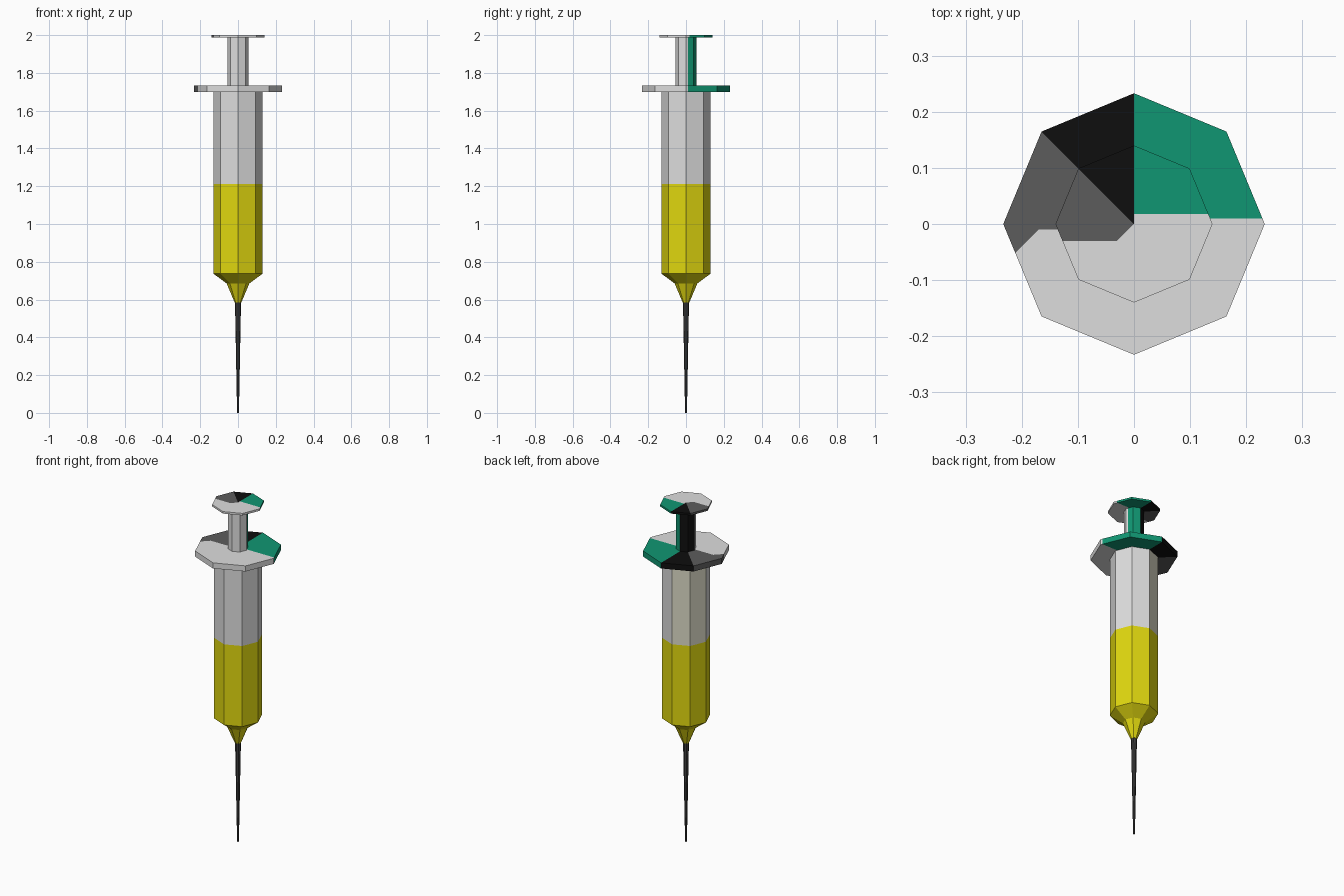
import bpy, bmesh, math
from mathutils import Vector

if "Cube" in bpy.data.objects:
    bpy.data.objects.remove(bpy.data.objects["Cube"])


def srgb(r, g, b):
    f = lambda c: c / 12.92 if c <= 0.04045 else ((c + 0.055) / 1.055) ** 2.4
    return (f(r / 255), f(g / 255), f(b / 255), 1)


PALETTE = {
    "light_grey": (222, 222, 222),
    "yellow": (224, 215, 15),
    "green": (16, 150, 114),
    "dark_grey": (92, 92, 92),
    "black": (14, 14, 14),
    "warm_grey": (220, 218, 198),
    "needle_grey": (62, 62, 62),
}
NAMES = list(PALETTE)
MATS = []
for n, c in PALETTE.items():
    m = bpy.data.materials.new(n)
    m.diffuse_color = srgb(*c)
    m.use_nodes = True
    m.node_tree.nodes["Principled BSDF"].inputs["Base Color"].default_value = m.diffuse_color
    MATS.append(m)


def lathe(name, profile, rule, cuts=(), sides=8):
    """Turn an open (radius, z) profile into a closed faceted solid, cut it, colour by rule."""
    bm = bmesh.new()
    rings = [[bm.verts.new((r * math.cos(2 * math.pi * i / sides),
                            r * math.sin(2 * math.pi * i / sides), z))
              for i in range(sides)] for r, z in profile]
    for a, b in zip(rings, rings[1:]):
        for i in range(sides):
            j = (i + 1) % sides
            bm.faces.new((a[i], a[j], b[j], b[i]))
    bm.faces.new(list(reversed(rings[0])))
    bm.faces.new(rings[-1])
    for co, no in cuts:
        bmesh.ops.bisect_plane(bm, geom=bm.verts[:] + bm.edges[:] + bm.faces[:],
                               dist=1e-5, plane_co=Vector(co), plane_no=Vector(no))
    bm.normal_update()
    for f in bm.faces:
        f.material_index = NAMES.index(rule(f.calc_center_median()))
    me = bpy.data.meshes.new(name)
    bm.to_mesh(me)
    bm.free()
    for m in MATS:
        me.materials.append(m)
    ob = bpy.data.objects.new(name, me)
    bpy.context.collection.objects.link(ob)
    return ob


X, Y = (1, 0, 0), (0, 1, 0)
LIQUID = 1.213

# needle
lathe("needle", [(0.005, 0.0), (0.016, 0.59)], lambda c: "needle_grey")


# barrel with nozzle, filled up to the liquid level
def barrel_rule(c):
    if c.z < LIQUID:
        return "yellow"
    return "warm_grey" if c.x < 0 and c.y > 0 else "light_grey"


lathe("barrel", [(0.018, 0.585), (0.06, 0.685), (0.13, 0.737), (0.13, 1.705)],
      barrel_rule, [((0, 0, LIQUID), (0, 0, 1))])


# finger flange, coloured by direction
def flange_rule(c):
    if c.x > 0:
        return "green" if c.y > 0.01 else "light_grey"
    if c.y > -c.x:
        return "black"
    return "dark_grey" if c.y > -0.01 or c.y > c.x + 0.16 else "light_grey"


lathe("finger_flange", [(0.233, 1.70), (0.233, 1.733)], flange_rule,
      [((0, 0, 0), X), ((0, 0, 0), (1, 1, 0)), ((0, 0.01, 0), Y),
       ((0, -0.01, 0), Y), ((0, 0.16, 0), (-1, 1, 0))])


# plunger rod
def rod_rule(c):
    if c.x > 0:
        return "green" if c.y > 0.01 else "light_grey"
    return "black" if c.y > 0 else "light_grey"


lathe("plunger_rod", [(0.055, 1.73), (0.055, 1.99)], rod_rule,
      [((0, 0, 0), X), ((0, 0, 0), Y), ((0, 0.01, 0), Y)])


# thumb cap
def cap_rule(c):
    if c.x > 0:
        return "green" if c.y > 0.018 else "light_grey"
    if c.y > -c.x:
        return "black"
    return "dark_grey" if c.y > -0.03 and c.y > c.x else "light_grey"


lathe("thumb_cap", [(0.14, 1.988), (0.14, 2.0)], cap_rule,
      [((0, 0, 0), X), ((0, 0, 0), (1, 1, 0)), ((0, 0, 0), (-1, 1, 0)),
       ((0, 0.018, 0), Y), ((0, -0.03, 0), Y)])
